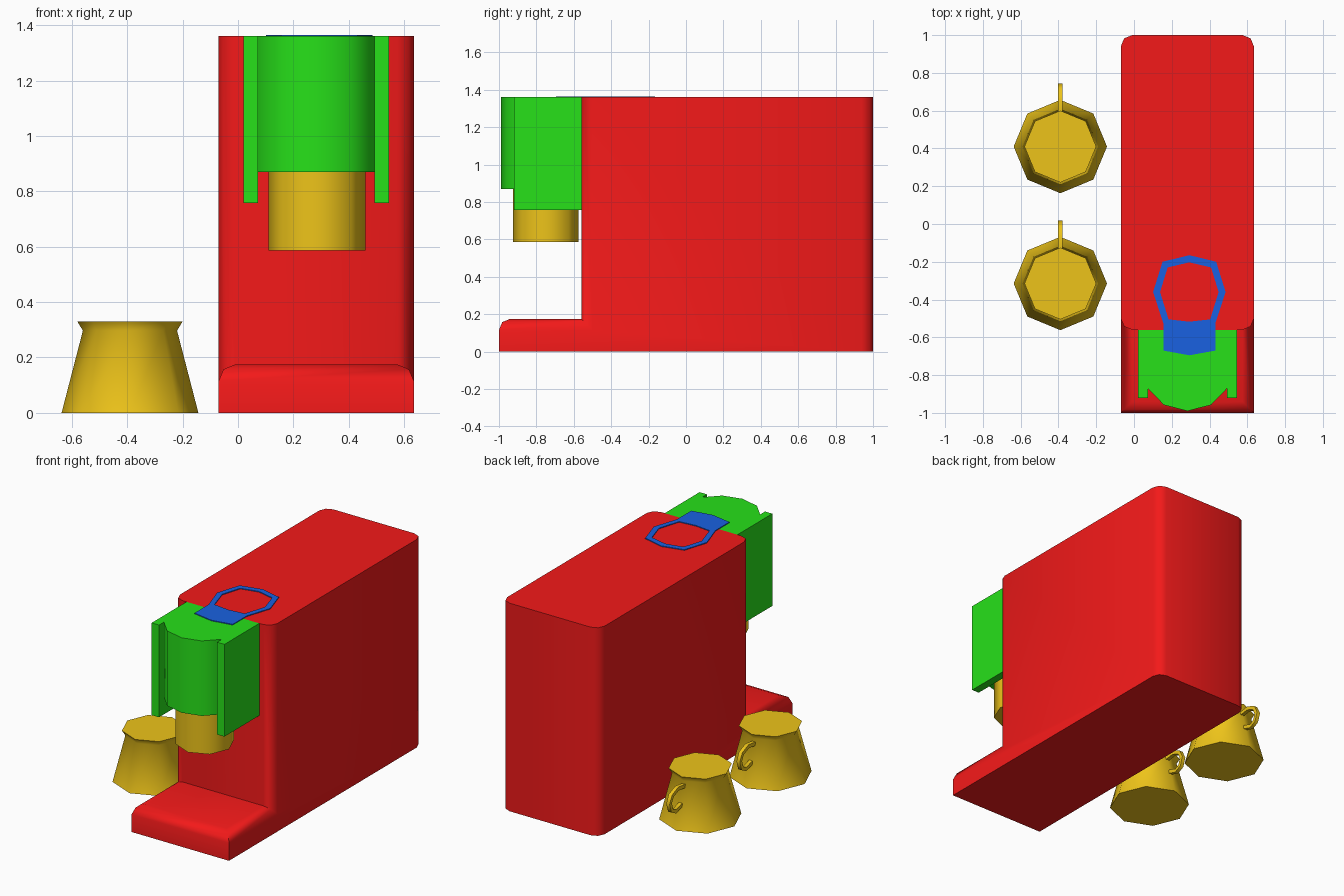
import bpy, bmesh, math
from mathutils import Vector

if "Cube" in bpy.data.objects:
    bpy.data.objects.remove(bpy.data.objects["Cube"])

CX = 0.283  # centre line of the machine


def material(name, rgb):
    m = bpy.data.materials.new(name)
    m.diffuse_color = (*rgb, 1)
    m.use_nodes = True
    m.node_tree.nodes["Principled BSDF"].inputs["Base Color"].default_value = m.diffuse_color
    return m


RED = material("red", (0.9, 0.01, 0.01))
GREEN = material("green", (0.02, 0.75, 0.01))
BLUE = material("blue", (0.01, 0.12, 0.75))
YELLOW = material("yellow", (0.85, 0.55, 0.01))


def finish(bm, name, mat, angle=50):
    bmesh.ops.recalc_face_normals(bm, faces=bm.faces[:])
    me = bpy.data.meshes.new(name)
    bm.to_mesh(me)
    bm.free()
    ob = bpy.data.objects.new(name, me)
    me.materials.append(mat)
    bpy.context.collection.objects.link(ob)
    bpy.ops.object.select_all(action='DESELECT')
    ob.select_set(True)
    bpy.context.view_layer.objects.active = ob
    bpy.ops.object.shade_smooth_by_angle(angle=math.radians(angle))
    return ob


def prism(loops, offset):
    """Extrude an outline (plus optional holes) along offset."""
    bm = bmesh.new()
    edges = []
    for loop in loops:
        vs = [bm.verts.new(p) for p in loop]
        if len(loops) == 1:
            bm.faces.new(vs)
        else:
            edges += [bm.edges.new((vs[i - 1], vs[i])) for i in range(len(vs))]
    if edges:
        bmesh.ops.triangle_fill(bm, use_beauty=True, edges=edges)
    ext = bmesh.ops.extrude_face_region(bm, geom=bm.faces[:], use_keep_orig=True)
    verts = [g for g in ext["geom"] if isinstance(g, bmesh.types.BMVert)]
    bmesh.ops.translate(bm, verts=verts, vec=offset)
    return bm


def mirrored(half):
    """Half outline as (distance from centre line, y), starting on the line."""
    other = [(-d, y) for d, y in reversed(half) if d > 0]
    return [(CX + d, y) for d, y in half + other]


def lathe(name, rings, centre, mat, sides=8):
    bm = bmesh.new()
    loops = []
    for r, z in rings:
        loops.append([bm.verts.new((centre[0] + r * math.cos(math.tau * i / sides),
                                    centre[1] + r * math.sin(math.tau * i / sides), z))
                      for i in range(sides)])
    for a, b in zip(loops, loops[1:]):
        for i in range(sides):
            bm.faces.new((a[i - 1], a[i], b[i], b[i - 1]))
    bm.faces.new(loops[0])
    bm.faces.new(loops[-1])
    return finish(bm, name, mat)


# L-shaped body with rounded column corners and tray rim
TRAY = 0.175
side = [(-1, 0), (1, 0), (1, 1.36), (-0.56, 1.36), (-0.56, TRAY), (-1, TRAY)]
bm = prism([[(-0.07, y, z) for y, z in side]], (0.705, 0, 0))


def rounded(e):
    a, b = e.verts[0].co, e.verts[1].co
    upright = abs(a.z - b.z) > 0.5
    on_tray = abs(a.z - TRAY) < 1e-4 and abs(b.z - TRAY) < 1e-4
    inner_corner = abs(a.y + 0.56) < 1e-4 and abs(b.y + 0.56) < 1e-4
    return upright or (on_tray and not inner_corner)


bmesh.ops.bevel(bm, geom=[e for e in bm.edges if rounded(e)], offset=0.06,
                offset_type='OFFSET', segments=2, profile=0.5,
                affect='EDGES', clamp_overlap=True)
finish(bm, "machine_body", RED)

# Brewing head: rounded centre block with two longer side arms
centre = mirrored([(0, -0.99), (0.125, -0.958), (0.21, -0.87), (0.21, -0.56)])
finish(prism([[(x, y, 0.87) for x, y in centre]], (0, 0, 0.49)), "brew_head", GREEN)
for s, label in ((-1, "left"), (1, "right")):
    arm = [(0.21, -0.92), (0.263, -0.92), (0.263, -0.56), (0.21, -0.56)]
    finish(prism([[(CX + s * d, y, 0.757) for d, y in arm]], (0, 0, 0.603)),
           label + "_head_arm", GREEN)

# Spout under the head
lathe("spout", [(0.175, 0.587), (0.175, 0.88)], (CX + 0.002, -0.75), YELLOW)

# Flat handle ring with tab on the top
outer = mirrored([(0, -0.695), (0.138, -0.67), (0.138, -0.525), (0.192, -0.36),
                  (0.142, -0.2), (0, -0.165)])
inner = mirrored([(0, -0.517), (0.11, -0.505), (0.155, -0.36), (0.115, -0.23), (0, -0.203)])
loops = [[(x + 0.01, y, 1.358) for x, y in o] for o in (outer, inner)]
finish(prism(loops, (0, 0, 0.007)), "lid_handle", BLUE, 20)

# Cups, each with a C-shaped handle swept along a short path
path = [(0.165, 0.265), (0.24, 0.275), (0.30, 0.25), (0.322, 0.205),
        (0.305, 0.155), (0.265, 0.135), (0.20, 0.155)]
for n, cy in enumerate((0.41, -0.315), 1):
    lathe(f"cup_{n}", [(0.247, 0), (0.17, 0.297), (0.19, 0.33)], (-0.39, cy), YELLOW)
    bm = bmesh.new()
    rings = []
    for i, (y, z) in enumerate(path):
        p, q = Vector(path[max(i - 1, 0)]), Vector(path[min(i + 1, len(path) - 1)])
        t = (q - p).normalized() * 0.012
        rings.append([bm.verts.new((-0.39 + sx * 0.012, cy + y - sn * t.y, z + sn * t.x))
                      for sx, sn in ((-1, -1), (1, -1), (1, 1), (-1, 1))])
    for a, b in zip(rings, rings[1:]):
        for i in range(4):
            bm.faces.new((a[i - 1], a[i], b[i], b[i - 1]))
    bm.faces.new(rings[0])
    bm.faces.new(rings[-1])
    finish(bm, f"cup_handle_{n}", YELLOW)
